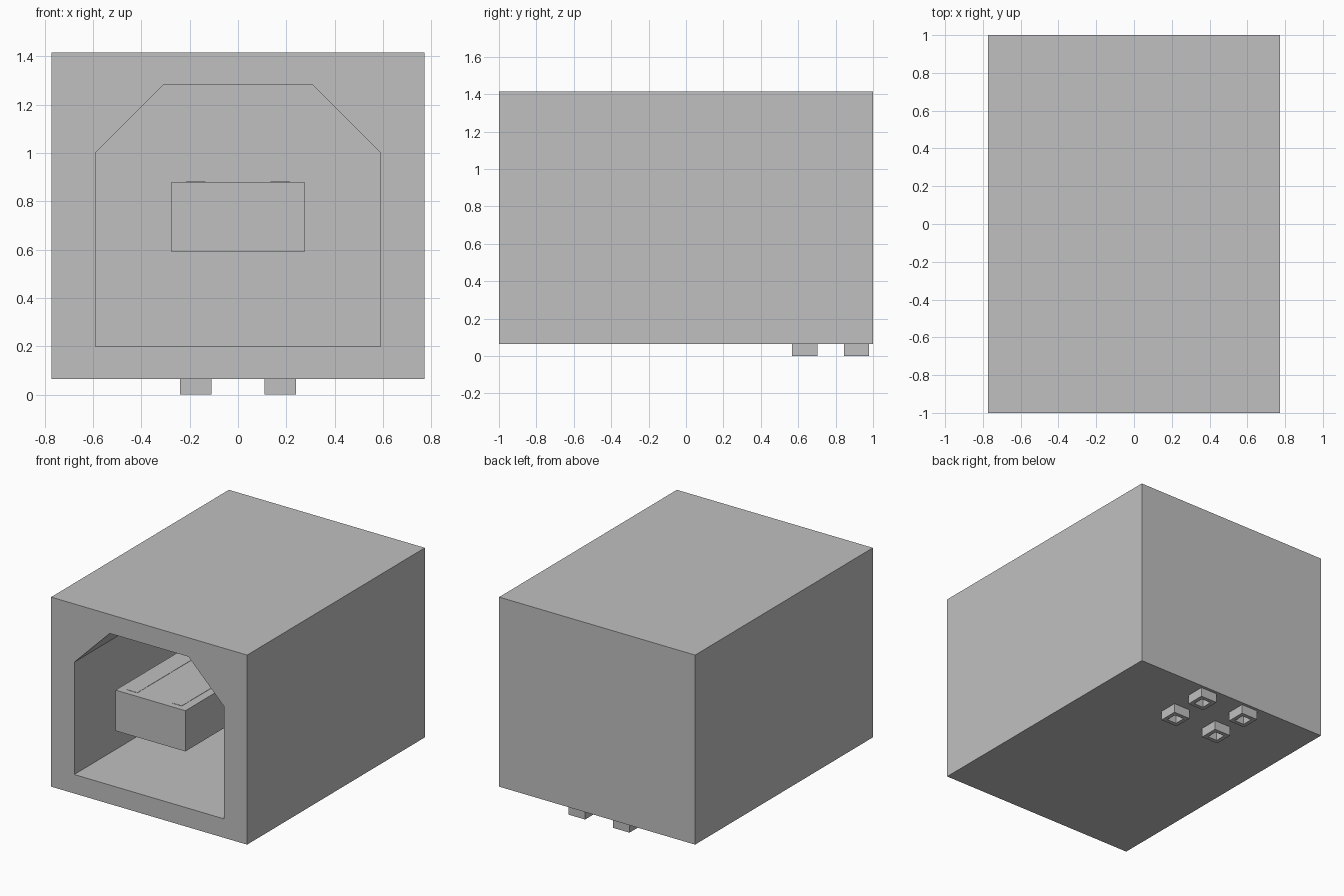
import bpy
import bmesh
from mathutils import Vector

cube = bpy.data.objects.get("Cube")
if cube:
    bpy.data.objects.remove(cube, do_unlink=True)

grey = bpy.data.materials.new("plain grey")
grey.use_nodes = True
colour = (0.53, 0.53, 0.53, 1)
grey.diffuse_color = colour
grey.node_tree.nodes["Principled BSDF"].inputs["Base Color"].default_value = colour


def finish(name, bm):
    bmesh.ops.recalc_face_normals(bm, faces=bm.faces)
    mesh = bpy.data.meshes.new(name)
    bm.to_mesh(mesh)
    bm.free()
    mesh.materials.append(grey)
    obj = bpy.data.objects.new(name, mesh)
    bpy.context.collection.objects.link(obj)
    return obj


def box_bmesh(low, high):
    low, high = Vector(low), Vector(high)
    bm = bmesh.new()
    bmesh.ops.create_cube(bm, size=1)
    bmesh.ops.scale(bm, vec=high - low, verts=bm.verts)
    bmesh.ops.translate(bm, vec=(low + high) / 2, verts=bm.verts)
    return bm


def box(name, low, high):
    return finish(name, box_bmesh(low, high))


# Outer housing
housing = box("housing", (-0.772, -1, 0.065), (0.772, 1, 1.415))

# Socket opening with two chamfered upper corners, cut from the front
FRONT, BACK = -1.1, 0.5
half = [(0.59, 0.2), (0.59, 1.0), (0.31, 1.28)]
outline = half + [(-x, z) for x, z in reversed(half)]
bm = bmesh.new()
face = bm.faces.new([bm.verts.new((x, FRONT, z)) for x, z in outline])
extruded = bmesh.ops.extrude_face_region(bm, geom=[face])["geom"]
moved = [v for v in extruded if isinstance(v, bmesh.types.BMVert)]
bmesh.ops.translate(bm, vec=(0, BACK - FRONT, 0), verts=moved)
# the extrusion keeps its starting cap only if it is still present
if not face.is_valid:
    bmesh.ops.holes_fill(bm, edges=bm.edges)
cutter = finish("socket_cutter", bm)
cutter.hide_render = True

cut = housing.modifiers.new("socket", "BOOLEAN")
cut.operation = "DIFFERENCE"
cut.solver = "EXACT"
cut.object = cutter
bpy.context.view_layer.objects.active = housing
bpy.ops.object.modifier_apply(modifier=cut.name)
bpy.data.objects.remove(cutter, do_unlink=True)

# Tongue inside the socket
box("tongue", (-0.275, -0.985, 0.59), (0.275, BACK + 0.02, 0.88))

# Thin contact strips lying on the tongue, and hollow square pins beneath
for side, x in (("right", -0.175), ("left", 0.175)):
    box(side + "_contact", (x - 0.04, -0.94, 0.87), (x + 0.04, BACK + 0.01, 0.882))
    for row, y in (("front", 0.635), ("back", 0.912)):
        bm = box_bmesh((x - 0.065, y - 0.067, 0), (x + 0.065, y + 0.067, 0.1))
        bm.normal_update()
        bottom = [f for f in bm.faces if f.normal.z < -0.9]
        bmesh.ops.inset_individual(bm, faces=bottom, thickness=0.04)
        hole = bmesh.ops.extrude_face_region(bm, geom=bottom)["geom"]
        bmesh.ops.delete(bm, geom=[f for f in bottom if f.is_valid], context="FACES_ONLY")
        bmesh.ops.translate(bm, vec=(0, 0, 0.065),
                            verts=[v for v in hole if isinstance(v, bmesh.types.BMVert)])
        finish(side + "_" + row + "_pin", bm)
